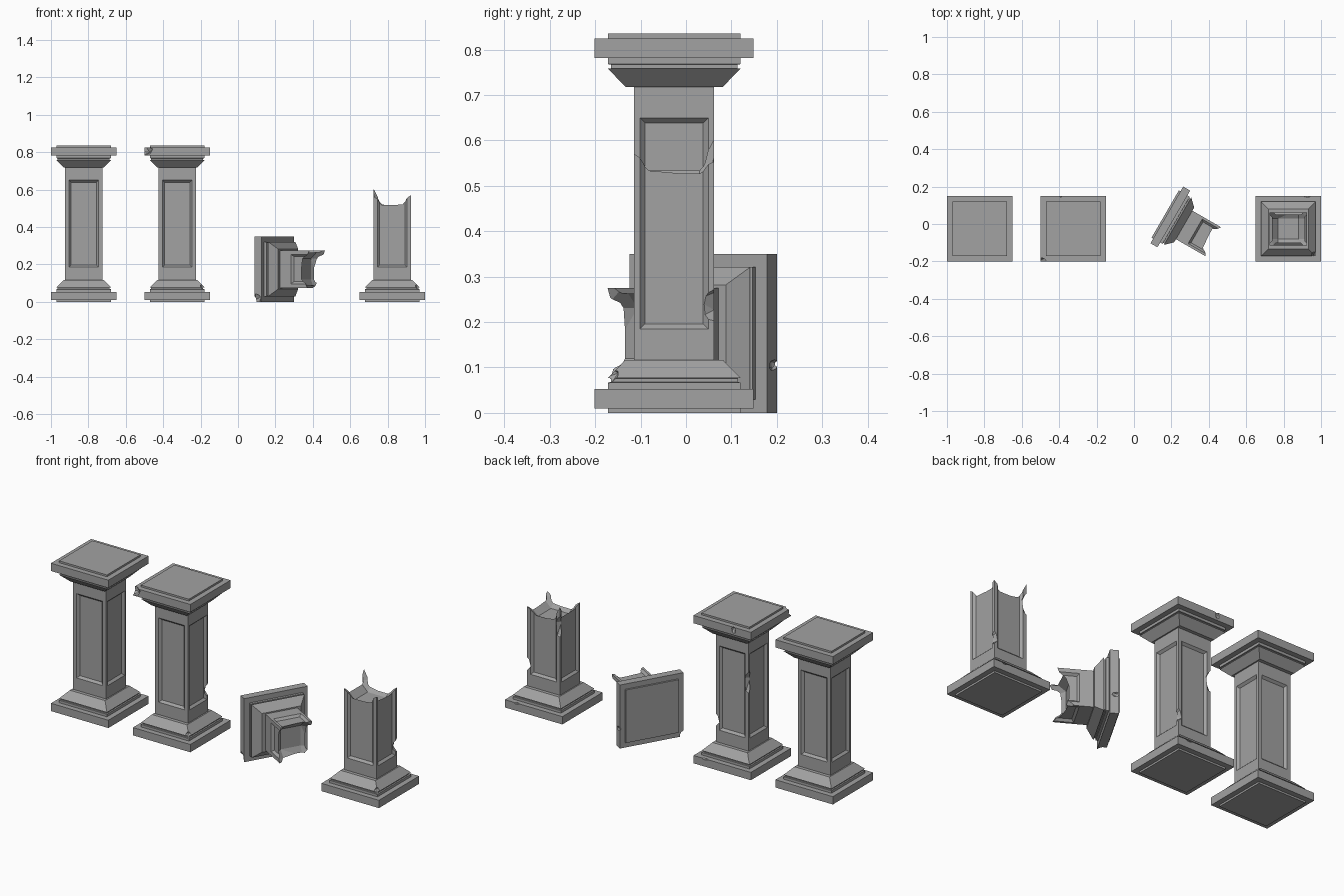
import bpy, bmesh, math
from mathutils import Matrix, Vector

if "Cube" in bpy.data.objects:
    bpy.data.objects.remove(bpy.data.objects["Cube"], do_unlink=True)

stone = bpy.data.materials.new("grey_stone")
stone.use_nodes = True
STONE = (0.36, 0.36, 0.36, 1)
stone.diffuse_color = STONE
stone.node_tree.nodes["Principled BSDF"].inputs["Base Color"].default_value = STONE
stone.node_tree.nodes["Principled BSDF"].inputs["Roughness"].default_value = 0.9

HEIGHT = 0.835
SHAFT_X, SHAFT_Y = 0.1, 0.088


def make_object(name, bm):
    bmesh.ops.recalc_face_normals(bm, faces=bm.faces)
    mesh = bpy.data.meshes.new(name)
    bm.to_mesh(mesh)
    bm.free()
    mesh.materials.append(stone)
    obj = bpy.data.objects.new(name, mesh)
    bpy.context.collection.objects.link(obj)
    return obj


def square_stack(name, profile):
    """Stack of square rings, given as (half width, height)."""
    bm = bmesh.new()
    rings = [[bm.verts.new((sx * w, sy * w, z))
              for sx, sy in ((-1, -1), (1, -1), (1, 1), (-1, 1))] for w, z in profile]
    for low, high in zip(rings, rings[1:]):
        for i in range(4):
            j = (i + 1) % 4
            bm.faces.new((low[i], low[j], high[j], high[i]))
    bm.faces.new(rings[0])
    bm.faces.new(rings[-1])
    return make_object(name, bm)


# Stepped moulding shared by the base and, upside down, the capital
MOULDING = [(0.146, 0), (0.146, 0.01), (0.175, 0.01), (0.175, 0.053), (0.146, 0.053),
            (0.146, 0.067), (0.139, 0.068), (0.139, 0.076), (0.146, 0.077), (0.107, 0.117)]


def make_base(name):
    return square_stack(name, MOULDING)


def make_capital(name):
    return square_stack(name, [(w, HEIGHT - z) for w, z in MOULDING])


def make_shaft(name):
    """Box shaft with a bevelled sunken panel on each side."""
    bm = bmesh.new()
    bottom, top = 0.112, HEIGHT - 0.112
    bmesh.ops.create_cube(bm, size=1, matrix=Matrix.Translation((0, 0, HEIGHT / 2))
                          @ Matrix.Diagonal((2 * SHAFT_X, 2 * SHAFT_Y, top - bottom, 1)))
    for face in [f for f in bm.faces if abs(f.normal.z) < 0.5]:
        n = face.normal.copy()
        wide = abs(n.y) > 0.5
        # border first, then the sloping edge of the panel
        bmesh.ops.inset_region(bm, faces=[face], thickness=0.03 if wide else 0.018)
        for v in face.verts:
            v.co.z = 0.185 if v.co.z < 0.4 else 0.65
        bmesh.ops.inset_region(bm, faces=[face], thickness=0.016)
        for v in face.verts:
            v.co -= n * 0.012
    return make_object(name, bm)


def chip(centre, size, turn):
    """Faceted lump used to knock a piece off an edge."""
    bm = bmesh.new()
    bmesh.ops.create_icosphere(bm, subdivisions=1, radius=1)
    bm.transform(Matrix.Translation(centre) @ Matrix.Rotation(turn, 4, Vector((1, 0.6, 0.8)))
                 @ Matrix.Diagonal((*size, 1)))
    return make_object("chip_cutter", bm)


def break_block(heights, end):
    """Block reaching from a jagged surface to a flat end."""
    bm = bmesh.new()
    bmesh.ops.create_grid(bm, x_segments=3, y_segments=3, size=0.104)
    flat = bmesh.ops.extrude_face_region(bm, geom=bm.faces[:])["geom"]
    far = {v for v in flat if isinstance(v, bmesh.types.BMVert)}
    for v in bm.verts:
        column = round((v.co.x + 0.104) / 0.208 * 3)
        row = round((v.co.y + 0.104) / 0.208 * 3)
        v.co.z = end if v in far else heights[row][column]
        if column in (1, 2):
            v.co.x *= 1.6
        if row in (1, 2):
            v.co.y *= 1.6
    bmesh.ops.triangulate(bm, faces=bm.faces[:])
    return make_object("break_cutter", bm)


def cut(obj, cutters):
    """Subtract the cutters and keep only the finished mesh."""
    for c in cutters:
        c.hide_render = True
        mod = obj.modifiers.new("cut", 'BOOLEAN')
        mod.operation = 'DIFFERENCE'
        mod.solver = 'EXACT'
        mod.object = c
    bpy.context.view_layer.update()
    graph = bpy.context.evaluated_depsgraph_get()
    mesh = bpy.data.meshes.new_from_object(obj.evaluated_get(graph))
    obj.modifiers.clear()
    obj.data = mesh
    mesh.materials.clear()
    mesh.materials.append(stone)
    for p in mesh.polygons:
        p.material_index = 0
    for c in cutters:
        bpy.data.objects.remove(c, do_unlink=True)


def shaft_chips():
    return [chip((0.108, 0.09, 0.24), (0.03, 0.06, 0.042), 0.5),
            chip((-0.11, 0.094, 0.485), (0.04, 0.035, 0.075), 0.25)]


def base_chips():
    return [chip((0.142, -0.146, 0.083), (0.022, 0.03, 0.02), 0.6),
            chip((0.105, 0.178, 0.056), (0.025, 0.012, 0.012), 0.4)]


def capital_chips():
    return [chip((-0.18, -0.18, 0.812), (0.055, 0.03, 0.03), 0.35),
            chip((-0.07, 0.178, 0.808), (0.014, 0.012, 0.024), 0.4)]


def place(parts, matrix):
    for p in parts:
        p.matrix_world = matrix


def standing(x):
    return Matrix.Translation((x, -0.026, 0))


# Intact pillar
place([make_base("intact_base"), make_shaft("intact_shaft"),
       make_capital("intact_capital")], standing(-0.825))

# Chipped pillar
parts = [make_base("chipped_base"), make_shaft("chipped_shaft"),
         make_capital("chipped_capital")]
for part, chips in zip(parts, (base_chips, shaft_chips, capital_chips)):
    cut(part, chips())
place(parts, standing(-0.325))

# Broken stump, with jagged corners around a hollow (rows run front to back)
stump_top = [[0.575, 0.54, 0.55, 0.585],
             [0.55, 0.50, 0.50, 0.55],
             [0.55, 0.50, 0.50, 0.54],
             [0.64, 0.55, 0.53, 0.565]]
parts = [make_base("stump_base"), make_shaft("stump_shaft")]
cut(parts[0], base_chips())
cut(parts[1], [break_block(stump_top, 0.9)] + shaft_chips())
place(parts, standing(0.825))

# Fallen capital with a stub of shaft, resting on one edge
stub_end = [[0.54, 0.565, 0.55, 0.525],
            [0.56, 0.61, 0.61, 0.55],
            [0.59, 0.61, 0.61, 0.56],
            [0.65, 0.59, 0.55, 0.53]]
parts = [make_shaft("fallen_shaft"), make_capital("fallen_capital")]
cut(parts[0], [break_block(stub_end, 0.0)])
cut(parts[1], capital_chips())
angle = math.radians(30)
up = Vector((-math.cos(angle), math.sin(angle), 0))
side = Vector((0, 0, 1))
lying = Matrix((side, up.cross(side), up)).transposed().to_4x4()
place(parts, Matrix.Translation((0.89, -0.364, 0.175)) @ lying)
